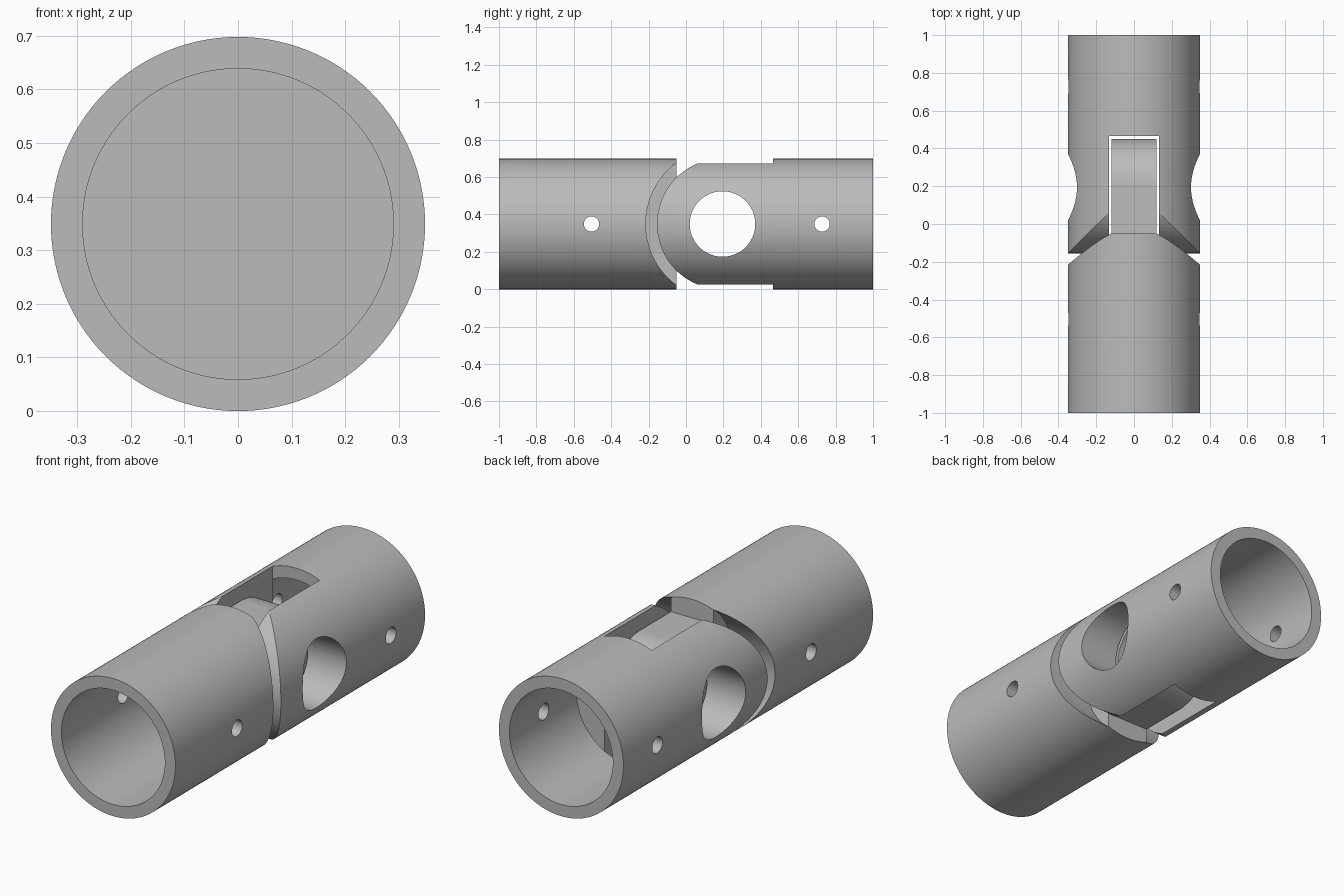
import bpy, math
from mathutils import Matrix

if "Cube" in bpy.data.objects:
    bpy.data.objects.remove(bpy.data.objects["Cube"], do_unlink=True)

R, BORE, ZC, PIVOT = 0.349, 0.29, 0.349, 0.195

steel = bpy.data.materials.new("plain_grey")
steel.use_nodes = True
GREY = (0.5, 0.5, 0.5, 1)
steel.diffuse_color = GREY
steel.node_tree.nodes["Principled BSDF"].inputs["Base Color"].default_value = GREY


def tube(name, axis, radius, start, end, y=0.0, segments=128):
    """Solid cylinder along x or y, centred on the joint height."""
    bpy.ops.mesh.primitive_cylinder_add(vertices=segments, radius=radius, depth=end - start)
    ob = bpy.context.object
    ob.name = name
    mid = (start + end) / 2
    if axis == "y":
        ob.data.transform(Matrix.Translation((0, mid, ZC)) @ Matrix.Rotation(math.pi / 2, 4, "X"))
    else:
        ob.data.transform(Matrix.Translation((mid, y, ZC)) @ Matrix.Rotation(math.pi / 2, 4, "Y"))
    return ob


def block(name, half_x, y0, y1, half_z):
    bpy.ops.mesh.primitive_cube_add(size=1)
    ob = bpy.context.object
    ob.name = name
    ob.data.transform(Matrix.Translation((0, (y0 + y1) / 2, ZC))
                      @ Matrix.Diagonal((2 * half_x, y1 - y0, 2 * half_z, 1)))
    return ob


def combine(target, other, operation):
    """Apply a boolean and discard the second solid."""
    mod = target.modifiers.new(operation, "BOOLEAN")
    mod.operation, mod.object, mod.solver = operation, other, "EXACT"
    bpy.context.view_layer.objects.active = target
    bpy.ops.object.modifier_apply(modifier=mod.name)
    bpy.data.objects.remove(other, do_unlink=True)


def finish(ob):
    ob.data.materials.clear()
    ob.data.materials.append(steel)
    bpy.ops.object.select_all(action="DESELECT")
    ob.select_set(True)
    bpy.context.view_layer.objects.active = ob
    bpy.ops.object.shade_smooth_by_angle(angle=math.radians(25))


# Rear half: tube with a rounded, slotted fork
fork = tube("fork_tube", "y", R, -0.3, 1)
envelope = tube("fork_envelope", "x", 0.35, -0.5, 0.5, PIVOT)
combine(envelope, block("fork_straight", 0.5, PIVOT, 1.1, 0.6), "UNION")
combine(fork, envelope, "INTERSECT")
combine(fork, block("slot_cutter", 0.132, -0.5, 0.465, 0.5), "DIFFERENCE")
combine(fork, tube("rear_bore_cutter", "y", BORE, 0.464, 1.1), "DIFFERENCE")
combine(fork, tube("pivot_cutter", "x", 0.175, -0.5, 0.5, PIVOT), "DIFFERENCE")
combine(fork, tube("rear_pin_cutter", "x", 0.041, -0.5, 0.5, 0.727, 48), "DIFFERENCE")
finish(fork)

# Front half: tube hollowed beside the tongue to clear the fork
body = tube("tongue_tube", "y", R, -1, -0.05)
for side in (-1, 1):
    a, b = sorted((side * 0.12, side * 0.5))
    combine(body, tube("clearance_cutter", "x", 0.41, a, b, PIVOT), "DIFFERENCE")

# Tongue with a rounded end and pivot hole
tongue = tube("tongue", "x", 0.255, -0.12, 0.12, PIVOT)
combine(tongue, block("tongue_root", 0.12, -0.12, PIVOT, 0.255), "UNION")
combine(body, tongue, "UNION")
combine(body, tube("pivot_cutter", "x", 0.175, -0.5, 0.5, PIVOT), "DIFFERENCE")
combine(body, tube("front_bore_cutter", "y", BORE, -1.1, -0.25), "DIFFERENCE")
combine(body, tube("front_pin_cutter", "x", 0.041, -0.5, 0.5, -0.505, 48), "DIFFERENCE")
finish(body)
